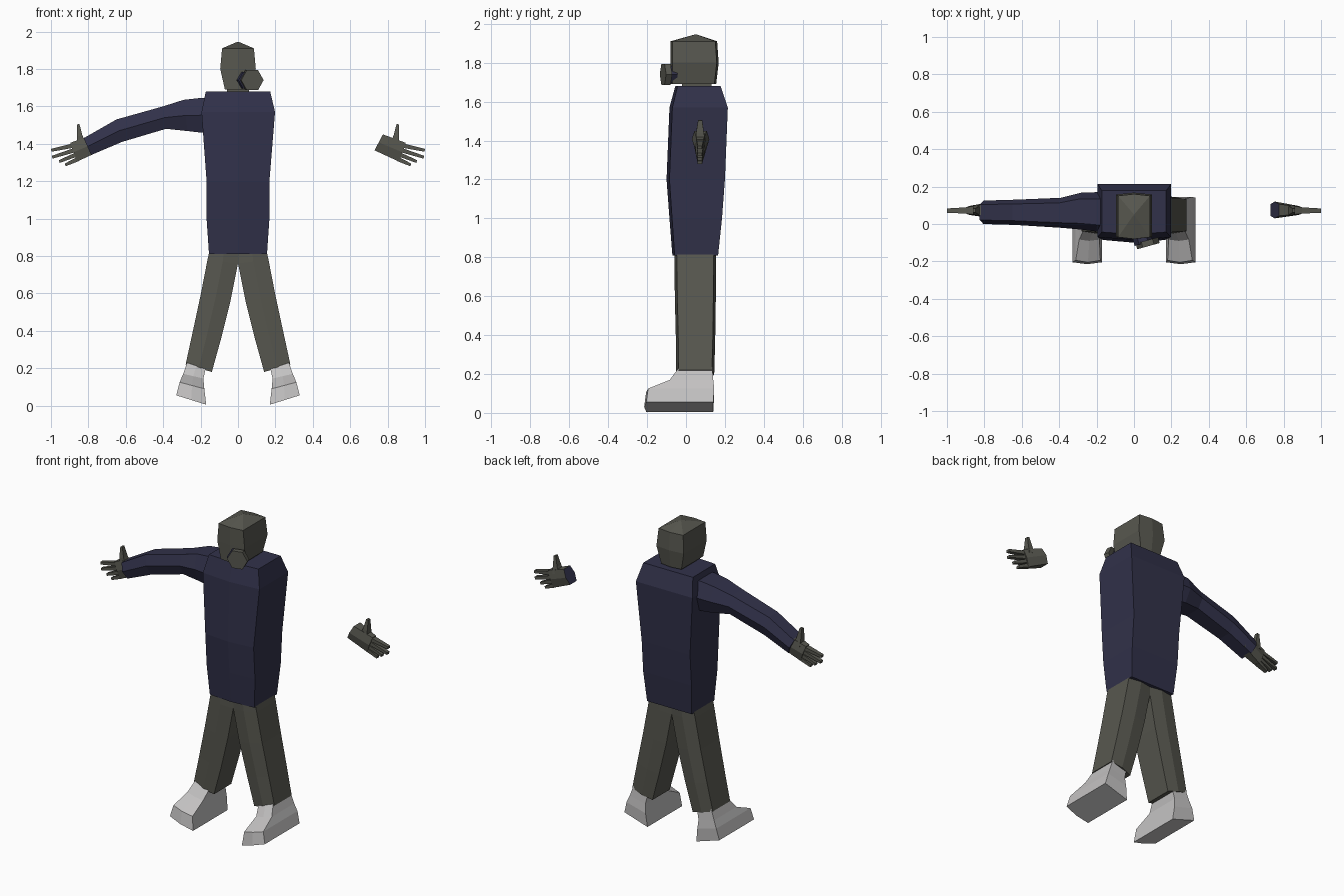
import bpy, bmesh, math
from mathutils import Vector, Matrix


def material(name, rgb):
    m = bpy.data.materials.new(name)
    m.diffuse_color = (*rgb, 1)
    return m


NAVY = material("navy cloth", (0.031, 0.031, 0.068))
OLIVE = material("olive grey", (0.095, 0.095, 0.078))
GREY = material("light grey", (0.55, 0.54, 0.54))


def finish(bm, name, mats):
    bmesh.ops.recalc_face_normals(bm, faces=bm.faces[:])
    mesh = bpy.data.meshes.new(name)
    bm.to_mesh(mesh)
    bm.free()
    for m in mats:
        mesh.materials.append(m)
    ob = bpy.data.objects.new(name, mesh)
    bpy.context.collection.objects.link(ob)
    return ob


def loft(name, sections, mats, front=0.0, back=0.0, side=1, start_mat=0):
    """Skin sections (x1, z1, x2, z2, y_front, y_back); front/back bulge the middle of each ring."""
    bm = bmesh.new()
    rings = []
    for x1, z1, x2, z2, y0, y1 in sections:
        d = y1 - y0
        xm, zm = (x1 + x2) / 2, (z1 + z2) / 2
        pts = [(x1, y0 + front * d, z1)]
        if front:
            pts.append((xm, y0, zm))
        pts += [(x2, y0 + front * d, z2), (x2, y1 - back * d, z2)]
        if back:
            pts.append((xm, y1, zm))
        pts.append((x1, y1 - back * d, z1))
        rings.append([bm.verts.new((side * x, y, z)) for x, y, z in pts])
    n = len(rings[0])
    for a, b in zip(rings, rings[1:]):
        for i in range(n):
            j = (i + 1) % n
            bm.faces.new((a[i], a[j], b[j], b[i]))
    bm.faces.new(rings[0]).material_index = start_mat
    bm.faces.new(rings[-1])
    return finish(bm, name, mats)


# Torso
loft("torso", [
    (-0.155, 0.81, 0.155, 0.81, -0.07, 0.165),
    (-0.168, 1.00, 0.168, 1.00, -0.085, 0.185),
    (-0.168, 1.20, 0.168, 1.20, -0.10, 0.20),
    (-0.195, 1.57, 0.198, 1.57, -0.085, 0.215),
    (-0.172, 1.68, 0.172, 1.68, -0.055, 0.178),
], [NAVY], front=0.05)

# Single sleeve
loft("sleeve", [
    (-0.15, 1.46, -0.15, 1.645, -0.04, 0.17),
    (-0.20, 1.46, -0.20, 1.645, -0.04, 0.17),
    (-0.27, 1.468, -0.29, 1.635, -0.03, 0.168),
    (-0.385, 1.48, -0.40, 1.60, -0.02, 0.14),
    (-0.62, 1.41, -0.65, 1.53, -0.005, 0.13),
    (-0.785, 1.34, -0.825, 1.43, 0.0, 0.125),
], [NAVY], front=0.17, back=0.17)

# Head, neck and crown
loft("neck", [
    (-0.06, 1.65, 0.06, 1.65, -0.02, 0.13),
    (-0.06, 1.72, 0.06, 1.72, -0.02, 0.13),
], [OLIVE])
loft("head", [
    (-0.07, 1.69, 0.07, 1.69, -0.08, 0.155),
    (-0.095, 1.80, 0.095, 1.80, -0.08, 0.168),
    (-0.085, 1.91, 0.085, 1.91, -0.08, 0.16),
    (-0.004, 1.945, 0.004, 1.945, 0.045, 0.055),
], [OLIVE], front=0.04, back=0.04)


# Mask canister with its darker connector
def hexagon(name, centre, radius, depth, mat):
    bm = bmesh.new()
    tilt = Matrix.Rotation(0.27, 4, 'Z') @ Matrix.Rotation(math.pi / 2, 4, 'X')
    bmesh.ops.create_cone(bm, cap_ends=True, segments=6, radius1=radius, radius2=radius,
                          depth=depth, matrix=Matrix.Translation(centre) @ tilt
                          @ Matrix.Rotation(math.radians(30), 4, 'Z'))
    finish(bm, name, [mat])


hexagon("mask_canister", (0.073, -0.103, 1.74), 0.062, 0.032, OLIVE)
hexagon("canister_connector", (0.045, -0.08, 1.74), 0.05, 0.05, NAVY)

for side, label in ((-1, "left"), (1, "right")):
    # Trouser leg
    loft(label + "_trouser_leg", [
        (0.0, 0.83, 0.15, 0.84, -0.06, 0.155),
        (0.0, 0.76, 0.163, 0.78, -0.06, 0.155),
        (0.04, 0.56, 0.20, 0.59, -0.057, 0.153),
        (0.09, 0.36, 0.243, 0.39, -0.052, 0.15),
        (0.14, 0.18, 0.28, 0.22, -0.05, 0.145),
    ], [OLIVE], front=0.06, back=0.06, side=side)

    # Shoe with tilted sole
    loft(label + "_shoe", [
        (0.17, 0.005, 0.33, 0.055, -0.215, 0.14),
        (0.18, 0.09, 0.312, 0.125, -0.205, 0.145),
        (0.185, 0.145, 0.293, 0.17, -0.09, 0.14),
        (0.17, 0.21, 0.27, 0.235, -0.04, 0.135),
    ], [GREY], front=0.03, side=side)

    # Palm, its cut wrist end lined with cloth
    loft(label + "_palm", [
        (0.73, 1.365, 0.775, 1.45, 0.03, 0.12),
        (0.86, 1.305, 0.897, 1.405, 0.048, 0.097),
    ], [OLIVE, NAVY], front=0.15, back=0.15, side=side, start_mat=1)

    # Fingers
    tips = [(0.925, 1.287), (0.957, 1.305), (0.995, 1.328), (1.0, 1.365)]
    for i, (tx, tz) in enumerate(tips):
        t = (i + 0.5) / 4
        bx, bz = 0.85 + 0.035 * t, 1.307 + 0.095 * t
        r = Vector((0.004, 0.011))
        loft(f"{label}_finger_{i + 1}", [
            (bx - r.x, bz - r.y, bx + r.x, bz + r.y, 0.055, 0.09),
            (tx - r.x * 0.7, tz - r.y * 0.7, tx, tz + r.y * 0.7, 0.06, 0.083),
        ], [OLIVE], side=side)

    # Thumb
    loft(label + "_thumb", [
        (0.815, 1.405, 0.86, 1.395, 0.05, 0.10),
        (0.832, 1.445, 0.862, 1.44, 0.052, 0.092),
        (0.848, 1.506, 0.862, 1.503, 0.062, 0.083),
    ], [OLIVE], side=side)
